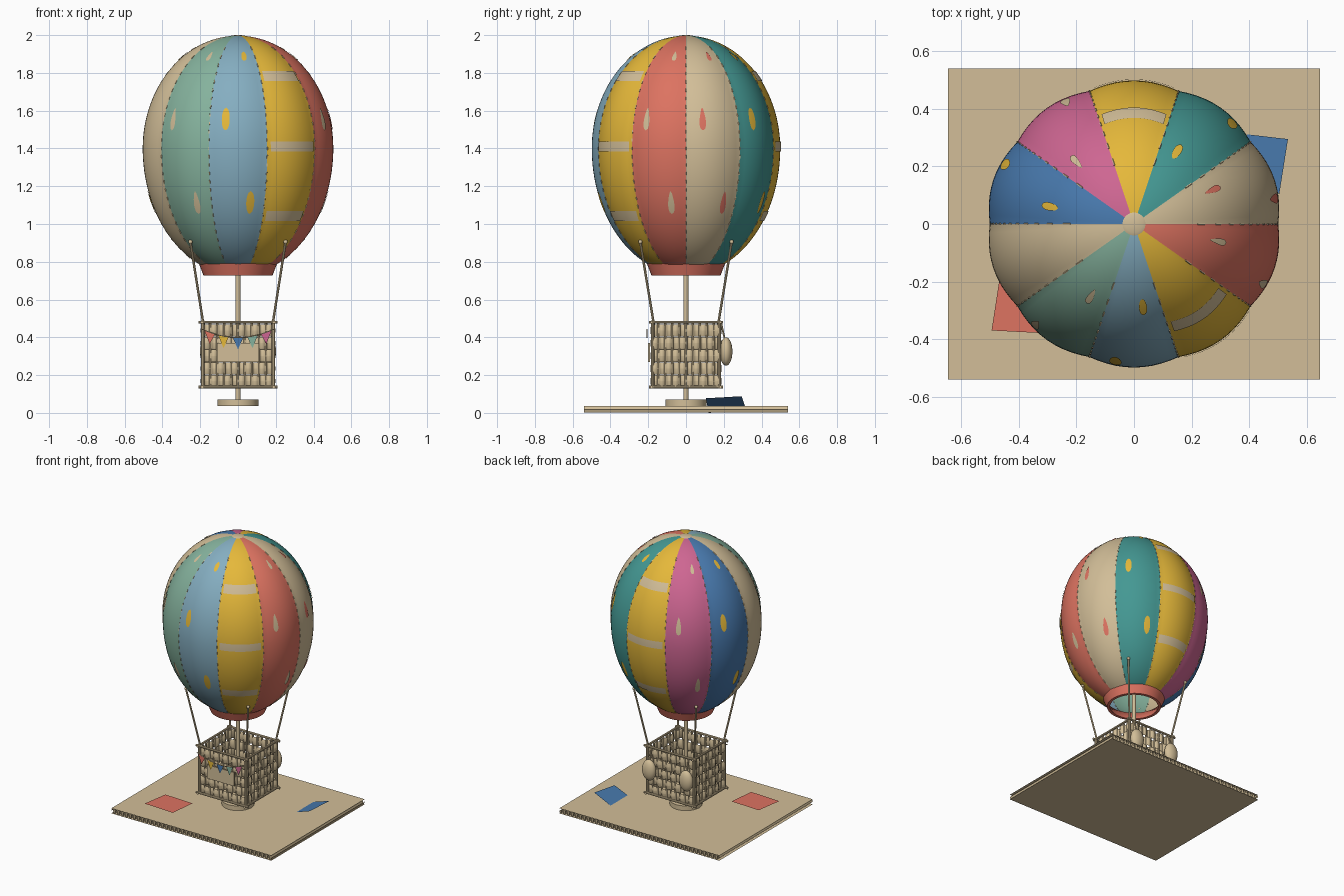
import bpy, bmesh, math
from mathutils import Vector

if "Cube" in bpy.data.objects:
    bpy.data.objects.remove(bpy.data.objects["Cube"])

def lin(c):
    c /= 255
    return c / 12.92 if c <= 0.04045 else ((c + 0.055) / 1.055) ** 2.4

COL = {"cream": (210, 190, 152), "coral": (221, 115, 97), "yellow": (229, 184, 58),
       "teal": (68, 152, 147), "sage": (133, 178, 157), "light_blue": (133, 174, 193),
       "blue": (72, 121, 173), "pink": (206, 102, 146)}
MATS = {}
for n, c in COL.items():
    m = bpy.data.materials.new(n)
    m.diffuse_color = (*[lin(v) for v in c], 1)
    m.use_nodes = True
    m.node_tree.nodes["Principled BSDF"].inputs["Base Color"].default_value = m.diffuse_color
    MATS[n] = m

def mesh(name, verts, faces, mat, smooth=True):
    me = bpy.data.meshes.new(name)
    me.from_pydata([tuple(v) for v in verts], [], faces)
    for mm in (mat if isinstance(mat, list) else [mat]):
        me.materials.append(MATS[mm])
    ob = bpy.data.objects.new(name, me)
    bpy.context.collection.objects.link(ob)
    if smooth:
        bpy.ops.object.select_all(action='DESELECT')
        bpy.context.view_layer.objects.active = ob
        ob.select_set(True)
        bpy.ops.object.shade_smooth_by_angle(angle=math.radians(35))
    return ob

def grid_faces(nu, nv, base=0):
    # quads of a (nu+1) x (nv+1) point grid stored row by row
    w = nu + 1
    return [(base + j * w + i, base + j * w + i + 1, base + (j + 1) * w + i + 1, base + (j + 1) * w + i)
            for j in range(nv) for i in range(nu)]

def rods(name, segs, r, mat="cream", sides=10):
    V, F = [], []
    for a, b in segs:
        a, b = Vector(a), Vector(b)
        q = (b - a).to_track_quat('Z', 'Y')
        o = len(V)
        for p in (a, b):
            for k in range(sides):
                t = math.tau * k / sides
                V.append(p + q @ Vector((r * math.cos(t), r * math.sin(t), 0)))
        F += [(o + k, o + (k + 1) % sides, o + sides + (k + 1) % sides, o + sides + k) for k in range(sides)]
        F += [tuple(o + k for k in reversed(range(sides))), tuple(o + sides + k for k in range(sides))]
    return mesh(name, V, F, mat)

def lathe(name, prof, mat, n=48, centre=(0, 0), sy=1.0):
    V = [(centre[0] + r * math.cos(math.tau * i / n), centre[1] + sy * r * math.sin(math.tau * i / n), z)
         for r, z in prof for i in range(n + 1)]
    ob = mesh(name, V, grid_faces(n, len(prof) - 1), mat)
    bm = bmesh.new()
    bm.from_mesh(ob.data)
    bmesh.ops.remove_doubles(bm, verts=bm.verts, dist=1e-5)
    bm.to_mesh(ob.data)
    bm.free()
    return ob

# Balloon envelope surface: two half ellipses, each panel bulging a little
ZC, UP, DOWN = 1.4, 0.597, 0.671
def env(th, z, off=0.0):
    b = UP if z > ZC else DOWN
    r = 0.5 * math.sqrt(max(0, 1 - ((z - ZC) / b) ** 2))
    r *= 0.987 + 0.026 * abs(math.sin(5 * th))
    n = (z - ZC) / b
    r += off * math.sqrt(max(0, 1 - n * n))
    return (1.015 * r * math.cos(th), 0.985 * r * math.sin(th), z + off * n)

panels = ["cream", "teal", "yellow", "pink", "blue", "cream", "sage", "light_blue", "yellow", "coral"]
names = list(COL)
P, NZ = 10, 56
cols = P * 10
lo = math.asin((0.785 - ZC) / DOWN)
V = []
for j in range(NZ + 1):
    ph = lo + (math.pi / 2 - lo) * j / NZ
    z = ZC + (UP if ph > 0 else DOWN) * math.sin(ph)
    V += [env(math.tau * i / cols, z) for i in range(cols + 1)]
ob = mesh("balloon_envelope", V, grid_faces(cols, NZ), names)
for k, p in enumerate(ob.data.polygons):
    p.material_index = names.index(panels[(k % cols) // P])
bm = bmesh.new()
bm.from_mesh(ob.data)
bmesh.ops.remove_doubles(bm, verts=bm.verts, dist=1e-5)
bm.to_mesh(ob.data)
bm.free()

# Painted spots and bands: thin patches that follow the envelope
paint = {}
def patch(mat, th0, z0, half_h, width, nu=6, nv=14):
    V, F = paint.setdefault(mat, ([], []))
    o = len(V)
    for j in range(nv + 1):
        v = -1 + 2 * j / nv
        w = width(v)
        V += [env(th0 + w * (-1 + 2 * i / nu), z0 + half_h * v, 0.004) for i in range(nu + 1)]
    F += grid_faces(nu, nv, o)

spot_col = {1: "yellow", 3: "cream", 4: "yellow", 6: "cream", 7: "yellow", 9: "cream", 0: "coral"}
for k in range(10):
    mid = math.radians(36 * k + 18)
    if panels[k] == "yellow":
        for z in (1.78, 1.41, 1.045):
            patch("cream", mid, z, 0.026, lambda v: math.radians(16), nu=16, nv=6)
    elif k in spot_col:
        c = spot_col[k]
        for off, z, h, hw, r in ((-7.5, 1.55, 0.06, 0.021, 0.485), (8, 1.11, 0.06, 0.021, 0.45),
                                 (6, 1.88, 0.024, 0.014, 0.3)):
            if c == "yellow":
                wf = lambda v: hw / r * math.sqrt(max(0, 1 - v * v))
            else:
                wf = lambda v: 0.75 * hw / r * math.sqrt(max(0, 1 - v * v)) * (1 - 0.45 * v)
            patch(c, mid + math.radians(off), z + 0.005, h, wf)
for c, (V, F) in paint.items():
    mesh("painted_marks_" + c, V, F, c)

# Stitches along the panel seams
st = []
for k in range(10):
    th = math.tau * k / 10
    for j in range(26):
        z = 0.82 + j * 0.044
        st.append((env(th, z, 0.0005), env(th, z + 0.016, 0.0005)))
rods("seam_stitches", st, 0.003, "cream", 5)

# Crown cap, mouth skirt, pole and foot
lathe("crown_cap", [(0, 2.0), (0.03, 1.999), (0.04, 1.995), (0.04, 1.988)], "cream", 24)
lathe("mouth_skirt", [(0.19, 0.79), (0.207, 0.79), (0.183, 0.728), (0.163, 0.728), (0.19, 0.79)], "coral")
rods("pole", [((0, 0, 0.05), (0, 0, 1.98))], 0.013, "cream", 16)
lathe("pole_foot", [(0, 0.037), (0.108, 0.037), (0.108, 0.071), (0, 0.071)], "cream")

# Wicker basket: wavy strands woven through upright stakes
BX, BY, PITCH = 0.182, 0.172, 0.0365
V, F, stakes = [], [], []
for side in range(4):
    a = side * math.pi / 2
    half, dist = (BX, BY) if side % 2 == 0 else (BY, BX)
    def place(t, d, z):
        x, y = t, -(dist + d)
        return (x * math.cos(a) - y * math.sin(a), x * math.sin(a) + y * math.cos(a), z)
    for row in range(5):
        zc, o, n = 0.168 + row * 0.067, len(V), 54
        for i in range(n + 1):
            t = -half + 2 * half * i / n
            d = 0.010 * math.sin(math.pi * t / PITCH + row * math.pi)
            for k in range(9):
                q = -math.tau * k / 8
                V.append(place(t, d + 0.006 * math.cos(q), zc + 0.0325 * math.sin(q)))
        F += grid_faces(8, n, o)
    for i in range(-4, 5):
        stakes.append((place(i * PITCH, 0, 0.135), place(i * PITCH, 0, 0.475)))
mesh("basket_weave", V, F, "cream")
rods("basket_stakes", stakes, 0.007, "cream", 8)
mesh("basket_floor", [(-BX, -BY, 0.137), (BX, -BY, 0.137), (BX, BY, 0.137), (-BX, BY, 0.137)],
     [(0, 1, 2, 3)], "cream", False)

# Basket posts, rails and suspension ropes
corners = [(sx, sy) for sx in (-1, 1) for sy in (-1, 1)]
rods("basket_posts", [((x * 0.187, y * 0.177, 0.13), (x * 0.187, y * 0.177, 0.49)) for x, y in corners], 0.010)
rails = []
for z in (0.137, 0.48):
    for s in (-1, 1):
        rails.append(((-0.21, s * 0.182, z), (0.21, s * 0.182, z)))
        rails.append(((s * 0.19, -0.197, z), (s * 0.19, 0.197, z)))
rods("basket_rails", rails, 0.008)
rods("ropes", [((x * 0.185, y * 0.172, 0.48), (x * 0.252, y * 0.242, 0.905)) for x, y in corners], 0.0065)
def ball(r, z, sz=1.0, n=10):
    return [(r * math.sin(math.pi * k / n), z - r * sz * math.cos(math.pi * k / n)) for k in range(n + 1)]
for i, (x, y) in enumerate(corners):
    lathe(f"rope_knob_{i}", ball(0.011, 0.905), "cream", 14, (x * 0.252, y * 0.242))

# Sandbags on the back wall
for s, n in ((-1, "left"), (1, "right")):
    lathe("sandbag_" + n, ball(0.052, 0.325, 1.45, 16), "cream", 24, (s * 0.15, 0.212), 0.65)
    rods("sandbag_tie_" + n, [((s * 0.15, 0.205, 0.39), (s * 0.15, 0.185, 0.48))], 0.005)

# Front name plate (blank)
bpy.ops.mesh.primitive_cube_add(size=1, location=(0, -0.196, 0.32))
pl = bpy.context.object
pl.name = "front_plate"
pl.scale = (0.22, 0.009, 0.1)
pl.data.materials.append(MATS["cream"])

# Bunting: sagging string with five pennants
def sag(x):
    return 0.398 + 0.045 * (x / 0.19) ** 2
xs = [-0.19 + 0.038 * i for i in range(11)]
rods("bunting_string", [((a, -0.206, sag(a)), (b, -0.206, sag(b))) for a, b in zip(xs, xs[1:])], 0.003, "cream", 6)
for x, c in zip((-0.15, -0.077, 0, 0.077, 0.15), ("coral", "yellow", "blue", "sage", "pink")):
    mesh("pennant_" + c, [(x - 0.028, -0.208, sag(x - 0.028)), (x + 0.028, -0.208, sag(x + 0.028)),
                          (x, -0.208, sag(x) - 0.062)], [(0, 2, 1)], c, False)

# Corrugated card base: two liners with a wavy sheet between, flutes along y
X, Y, H = 0.647, 0.54, 0.037
for n, z in (("bottom", 0.0), ("top", H)):
    mesh("base_liner_" + n, [(-X, -Y, z), (X, -Y, z), (X, Y, z), (-X, Y, z)],
         [(0, 1, 2, 3) if z else (3, 2, 1, 0)], "cream", False)
NW = 400
V = [(-X + 2 * X * i / NW, y, H / 2 + 0.48 * H * math.sin(math.tau * i / 10))
     for y in (-Y, Y) for i in range(NW + 1)]
mesh("base_flutes", V, grid_faces(NW, 1), "cream")

# Loose paper scraps on the base
mesh("coral_scrap", [(-0.465, -0.175, 0.047), (-0.495, -0.37, 0.047), (-0.26, -0.382, 0.047),
                     (-0.238, -0.185, 0.047)], [(0, 1, 2, 3)], "coral", False)
mesh("blue_scrap", [(x, y, (x - 0.29) * 0.36) for x, y in
                    ((0.535, 0.295), (0.32, 0.32), (0.29, 0.12), (0.505, 0.105))], [(0, 1, 2, 3)], "blue", False)
